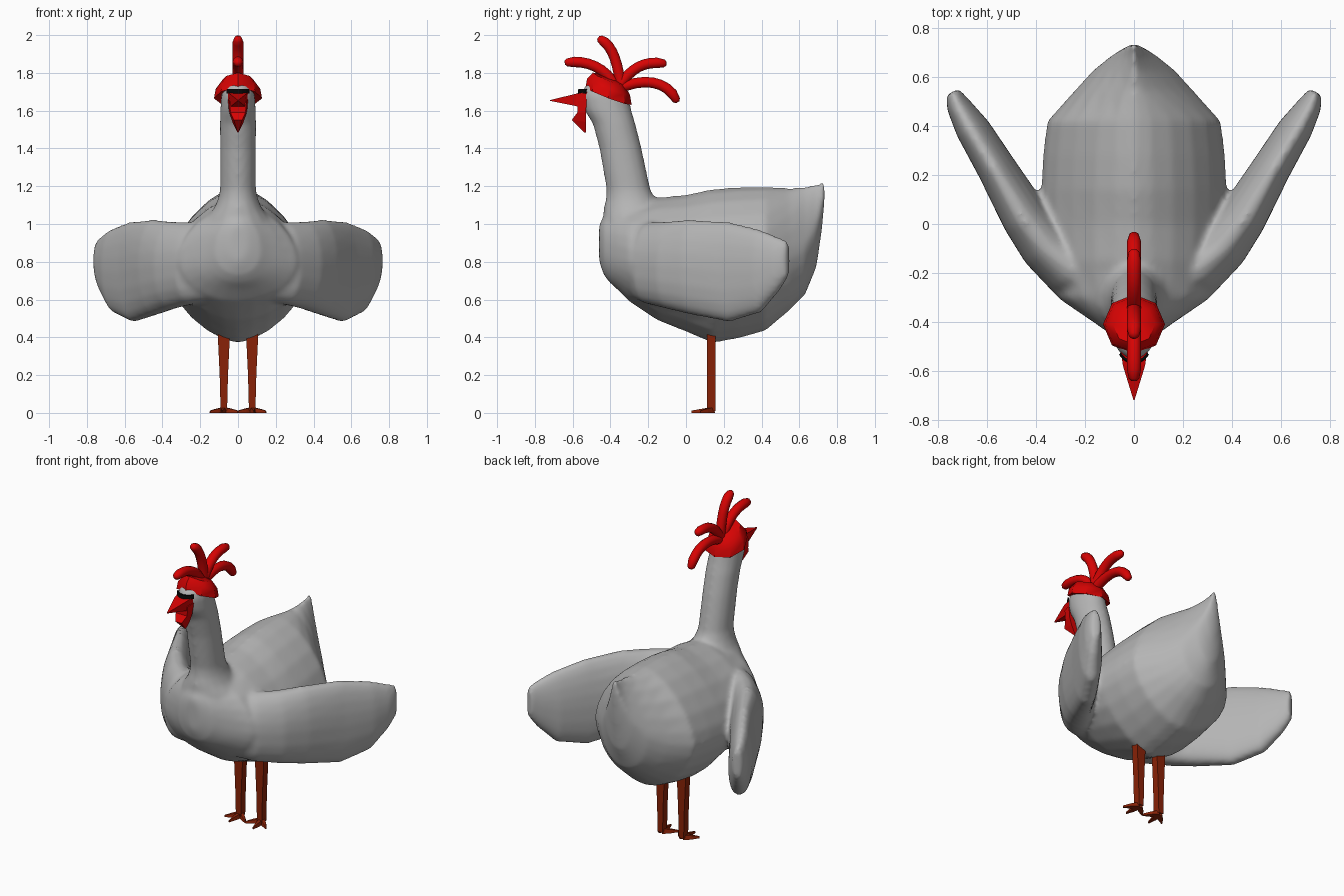
import bpy, bmesh, math
from mathutils import Vector
from mathutils.geometry import interpolate_bezier


def material(name, rgb):
    m = bpy.data.materials.new(name)
    m.diffuse_color = (*rgb, 1)
    return m


GREY = material("feather grey", (0.46, 0.46, 0.46))
RED = material("comb red", (0.68, 0.001, 0.001))
RUST = material("leg rust", (0.25, 0.016, 0.002))
BLACK = material("eye black", (0.002, 0.002, 0.002))


def loft(name, rings, mat, angle=50):
    """Skin a row of equal-sized point rings and cap both ends."""
    bm = bmesh.new()
    rows = [[bm.verts.new(p) for p in ring] for ring in rings]
    n = len(rows[0])
    for a, b in zip(rows, rows[1:]):
        for i in range(n):
            j = (i + 1) % n
            bm.faces.new((a[i], a[j], b[j], b[i]))
    bm.faces.new(rows[0][::-1])
    bm.faces.new(rows[-1])
    bmesh.ops.remove_doubles(bm, verts=bm.verts, dist=0.0005)
    bmesh.ops.recalc_face_normals(bm, faces=bm.faces)
    me = bpy.data.meshes.new(name)
    bm.to_mesh(me)
    bm.free()
    me.materials.append(mat)
    ob = bpy.data.objects.new(name, me)
    bpy.context.collection.objects.link(ob)
    bpy.ops.object.select_all(action='DESELECT')
    bpy.context.view_layer.objects.active = ob
    ob.select_set(True)
    if angle:
        bpy.ops.object.shade_smooth_by_angle(angle=math.radians(angle))
    return ob


def mirror(ob):
    ob.modifiers.new("mirror", 'MIRROR')


def oval(n, power=2.0, low_power=None):
    """Unit superellipse points; the lower half may use its own power."""
    pts = []
    for i in range(n):
        t = 2 * math.pi * i / n
        c, s = math.cos(t), math.sin(t)
        e = 2 / (low_power if low_power and s < 0 else power)
        pts.append((math.copysign(abs(c) ** e, c), math.copysign(abs(s) ** e, s)))
    return pts


# Body: y, bottom, widest height, top, half width, roundness above and below
body = [(-0.46, 0.80, 0.90, 1.00, 0.05, 2, 2), (-0.435, 0.73, 0.86, 1.04, 0.12, 2.1, 2.1),
        (-0.405, 0.69, 0.84, 1.05, 0.16, 2.2, 2.1), (-0.365, 0.655, 0.82, 1.07, 0.22, 2.1, 2.1),
        (-0.30, 0.59, 0.80, 1.09, 0.315, 1.9, 2.0), (-0.15, 0.49, 0.77, 1.14, 0.365, 1.65, 1.75),
        (0.00, 0.43, 0.75, 1.155, 0.38, 1.6, 1.6), (0.14, 0.37, 0.75, 1.185, 0.38, 1.6, 1.6),
        (0.28, 0.395, 0.76, 1.195, 0.373, 1.6, 1.65), (0.42, 0.435, 0.78, 1.198, 0.355, 1.6, 1.75),
        (0.55, 0.545, 0.81, 1.19, 0.238, 1.5, 2), (0.63, 0.625, 0.86, 1.20, 0.165, 1.3, 2),
        (0.69, 0.77, 0.98, 1.215, 0.09, 1.1, 2), (0.72, 0.97, 1.10, 1.225, 0.045, 1.1, 2),
        (0.735, 1.14, 1.19, 1.235, 0.02, 2, 2)]
parts = [loft("body", [[(w * c, y, zm + s * ((zt - zm) if s > 0 else (zm - zb)))
                        for c, s in oval(24, p, q)] for y, zb, zm, zt, w, p, q in body], GREY)]

# Neck and head: height, front y, back y, half width
neck = [(0.92, -0.42, -0.05, 0.20), (0.98, -0.435, -0.07, 0.20), (1.03, -0.44, -0.09, 0.17),
        (1.08, -0.437, -0.12, 0.13), (1.13, -0.425, -0.16, 0.107), (1.18, -0.421, -0.187, 0.096),
        (1.40, -0.459, -0.234, 0.096), (1.53, -0.494, -0.267, 0.097), (1.60, -0.538, -0.287, 0.095),
        (1.68, -0.560, -0.306, 0.09), (1.73, -0.54, -0.33, 0.078), (1.755, -0.48, -0.38, 0.04)]
parts.append(loft("neck", [[(w * c, (a + b) / 2 + s * (b - a) / 2, z) for c, s in oval(16)]
                           for z, a, b, w in neck], GREY))

# Wings: centre x, y, bottom, top, half thickness, facing angle, inward lean of the lower edge
wing = [(0.13, -0.25, 0.60, 0.99, 0.09, 63, 0), (0.245, -0.195, 0.575, 1.01, 0.12, 45, 0),
        (0.35, -0.10, 0.55, 1.015, 0.111, 32, 0.005), (0.44, 0.02, 0.52, 1.025, 0.098, 27, 0.01),
        (0.56, 0.225, 0.48, 1.015, 0.08, 26, 0.01), (0.66, 0.39, 0.53, 0.975, 0.07, 26, 0.01),
        (0.718, 0.485, 0.64, 0.935, 0.05, 26, 0.005), (0.743, 0.54, 0.72, 0.91, 0.03, 26, 0)]
for side in (1, -1):
    rings = []
    for x, y, a, b, t, turn, lean in wing:
        nx, ny = math.cos(math.radians(turn)), -math.sin(math.radians(turn))
        rings.append([(side * (x + nx * (t * c + lean * s)), y + ny * (t * c + lean * s),
                       (a + b) / 2 + s * (b - a) / 2) for c, s in oval(20, 1.9, 2.4)])
    parts.append(loft("wing", rings, GREY, 60))

# Blend body, neck and wings into one skin
for ob in parts:
    ob.select_set(True)
bpy.context.view_layer.objects.active = parts[0]
bpy.ops.object.join()
skin = parts[0]
skin.name = "feathered_body"
remesh = skin.modifiers.new("blend", 'REMESH')
remesh.mode = 'VOXEL'
remesh.voxel_size = 0.014
remesh.use_smooth_shade = True
relax = skin.modifiers.new("relax", 'SMOOTH')
relax.factor = 0.5
relax.iterations = 10

# Comb cap: tilted eight-sided rings of scale, lift
cap = []
for k, lift in ((0.72, 0.0), (1.0, -0.008), (0.93, 0.042), (0.68, 0.085), (0.2, 0.096)):
    ring = []
    for c, s in oval(8):
        y = 0.122 * k * s
        ring.append((0.127 * k * c, -0.41 + y, 1.685 - 0.38 * y + lift - 0.012 * abs(c)))
    cap.append(ring)
loft("comb_cap", cap, RED, 40)

# Comb fingers: curved tubes with rounded tips, as y, z control points
fingers = [((-0.34, 1.70), (-0.36, 1.84), (-0.38, 1.94), (-0.455, 1.98)),
           ((-0.37, 1.72), (-0.42, 1.83), (-0.53, 1.87), (-0.63, 1.855)),
           ((-0.36, 1.72), (-0.29, 1.83), (-0.22, 1.865), (-0.115, 1.85)),
           ((-0.37, 1.71), (-0.23, 1.78), (-0.10, 1.76), (-0.05, 1.655))]
for f in fingers:
    path = interpolate_bezier(*[Vector((0, y, z)) for y, z in f], 9)
    tip = (path[-1] - path[-2]).normalized()
    path += [path[-1] + tip * 0.012]
    rings = []
    for i, p in enumerate(path):
        d = (path[min(i + 1, 9)] - path[max(i - 1, 0)]).normalized()
        side = Vector((0, -d.z, d.y))
        r = 0.01 if i == 9 else 0.022 if i == 8 else 0.029
        rings.append([p + Vector((r * c, 0, 0)) + side * r * s for c, s in oval(10)])
    loft("comb_finger", rings, RED, 60)

# Beak: flat-topped cone
loft("beak", [[(-0.054, -0.52, 1.70), (0.054, -0.52, 1.70), (0.05, -0.53, 1.61), (-0.05, -0.53, 1.61)],
              [(-0.045, -0.58, 1.69), (0.045, -0.58, 1.69), (0.035, -0.585, 1.625), (-0.035, -0.585, 1.625)],
              [(-0.002, -0.72, 1.656), (0.002, -0.72, 1.656), (0.002, -0.72, 1.652), (-0.002, -0.72, 1.652)]],
     RED, 0)

# Wattle: wedge hanging under the beak
loft("wattle", [[(-0.054, -0.525, 1.66), (0.054, -0.525, 1.66), (0.045, -0.575, 1.65), (-0.045, -0.575, 1.65)],
                [(-0.046, -0.53, 1.59), (0.046, -0.53, 1.59), (0.04, -0.575, 1.59), (-0.04, -0.575, 1.59)],
                [(-0.03, -0.53, 1.54), (0.03, -0.53, 1.54), (0.022, -0.605, 1.55), (-0.022, -0.605, 1.55)],
                [(-0.003, -0.53, 1.485), (0.003, -0.53, 1.485), (0.003, -0.54, 1.485), (-0.003, -0.54, 1.485)]],
     RED, 0)

# Eyes: thin dark band wrapped round the front of the head
arc = [math.radians(a) for a in range(-135, -44, 15)]
loft("eye_band", [[(0.084 * k * math.cos(a), -0.441 + 0.129 * k * math.sin(a), z)
                   for k, z in ((0.95, 1.69), (1.03, 1.69), (1.0, 1.714), (0.92, 1.714))]
                  for a in arc], BLACK, 0)

# Legs: tapered square shanks
leg = [(0.46, 0.032), (0.37, 0.03), (0.20, 0.022), (0.01, 0.017)]
mirror(loft("leg", [[(0.075 + w * a, 0.133 + 0.023 * b, z)
                     for a, b in ((-1, -1), (1, -1), (1, 1), (-1, 1))] for z, w in leg], RUST, 0))

# Toes: flat wedges fanning forward from the ankle
for tx, ty in ((0.0, 0.075), (0.085, 0.03), (0.148, 0.075)):
    start, end = Vector((0.075, 0.14, 0)), Vector((tx, ty, 0))
    d = (end - start).normalized()
    across = Vector((-d.y, d.x, 0))
    rings = []
    for p, w, h in ((start, 0.018, 0.03), (start.lerp(end, 0.5), 0.015, 0.022), (end, 0.003, 0.012)):
        rings.append([p - across * w, p + across * w,
                      p + across * w * 0.6 + Vector((0, 0, h)), p - across * w * 0.6 + Vector((0, 0, h))])
    mirror(loft("toe", rings, RUST, 0))
